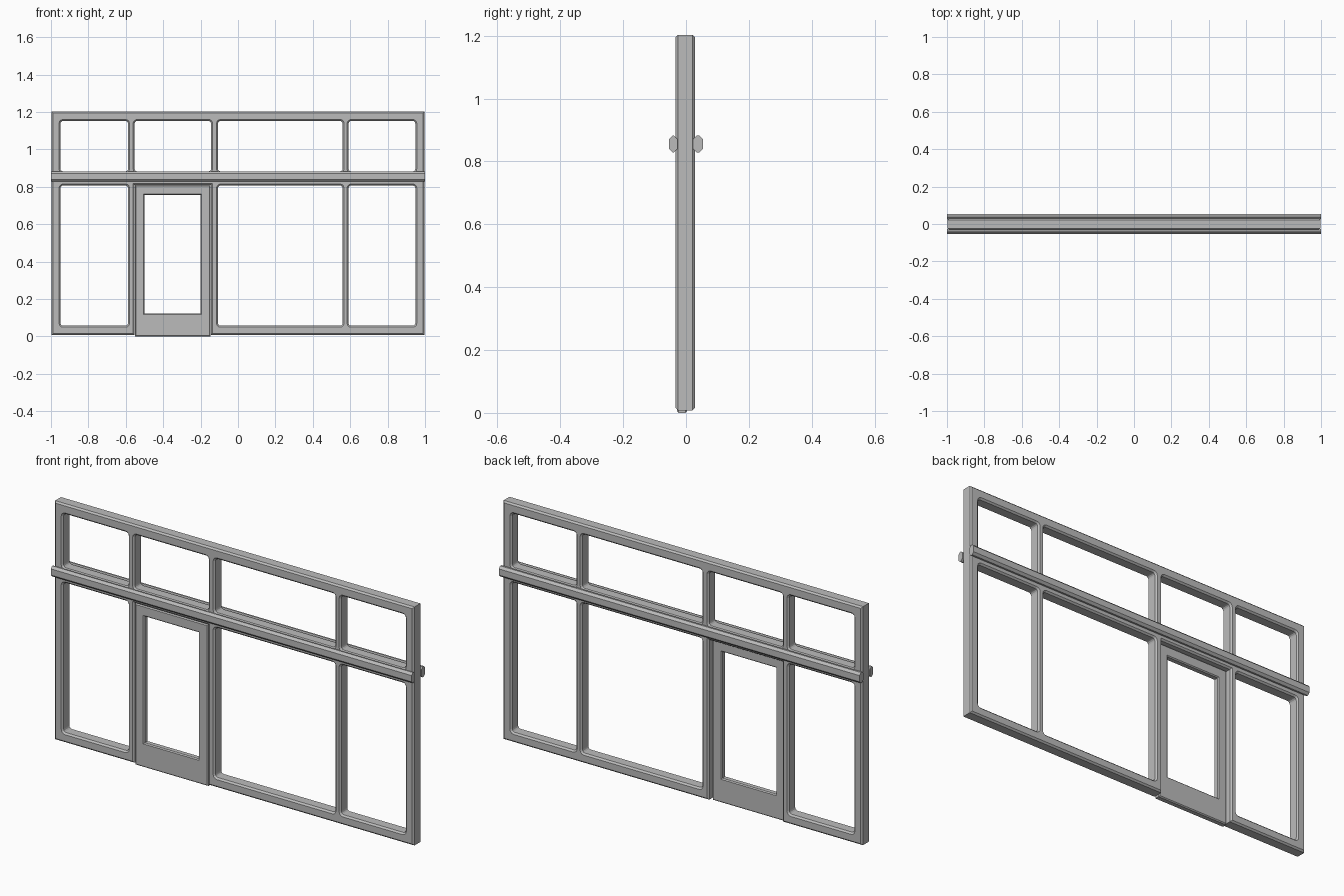
import bpy
import bmesh
import math
from mathutils import Vector

cube = bpy.data.objects.get("Cube")
if cube:
    bpy.data.objects.remove(cube, do_unlink=True)

metal = bpy.data.materials.new("grey_metal")
metal.use_nodes = True
GREY = (0.5, 0.5, 0.5, 1)
metal.diffuse_color = GREY
metal.node_tree.nodes["Principled BSDF"].inputs["Base Color"].default_value = GREY


def finish(name, bm):
    bmesh.ops.recalc_face_normals(bm, faces=bm.faces)
    mesh = bpy.data.meshes.new(name)
    bm.to_mesh(mesh)
    bm.free()
    mesh.materials.append(metal)
    obj = bpy.data.objects.new(name, mesh)
    bpy.context.collection.objects.link(obj)
    return obj


def rect(x0, x1, z0, z1, radius=0.0, steps=3):
    """Counter-clockwise rectangle with optional rounded corners."""
    if radius == 0:
        return [Vector(p) for p in ((x0, z0), (x1, z0), (x1, z1), (x0, z1))]
    pts = []
    centres = ((x0 + radius, z0 + radius), (x1 - radius, z0 + radius),
               (x1 - radius, z1 - radius), (x0 + radius, z1 - radius))
    for i, c in enumerate(centres):
        for k in range(steps + 1):
            a = math.pi * (1 + i / 2 + k / steps / 2)
            pts.append(Vector(c) + radius * Vector((math.cos(a), math.sin(a))))
    return pts


def offset(pts, dist):
    """Mitred offset towards the left of the direction of travel."""
    out = []
    for i, p in enumerate(pts):
        d1 = (p - pts[i - 1]).normalized()
        d2 = (pts[(i + 1) % len(pts)] - p).normalized()
        n1, n2 = Vector((-d1.y, d1.x)), Vector((-d2.y, d2.x))
        out.append(p + (n1 + n2) * dist / (1 + n1.dot(n2)))
    return out


def chamfered_plate(name, outline, holes, y0, y1, chamfer):
    """Upright plate with openings, all rims chamfered front and back."""
    bm = bmesh.new()
    caps = ([], [])
    for loop in [outline] + [h[::-1] for h in holes]:
        inner = offset(loop, chamfer)
        levels = ((inner, y0), (loop, y0 + chamfer), (loop, y1 - chamfer), (inner, y1))
        rings = [[bm.verts.new((p.x, y, p.y)) for p in pts] for pts, y in levels]
        n = len(loop)
        for a, b in zip(rings, rings[1:]):
            for i in range(n):
                j = (i + 1) % n
                bm.faces.new((a[i], a[j], b[j], b[i]))
        for cap, ring in zip(caps, (rings[0], rings[-1])):
            cap += [bm.edges.get((ring[i - 1], ring[i])) for i in range(n)]
    for cap, side in zip(caps, (-1, 1)):
        bmesh.ops.triangle_fill(bm, edges=cap, use_beauty=True, normal=(0, side, 0))
    return finish(name, bm)


# Door opening and column positions shared by the parts
DOOR_L, DOOR_R, DOOR_TOP = -0.553, -0.144, 0.81
BOTTOM, TOP, SIDE = 0.008, 1.203, 0.996
RAIL_LOW, RAIL_HIGH = 0.829, 0.882
columns = [(-0.949, -0.588), (-0.107, 0.559), (0.591, 0.948)]

# Main frame, notched around the door
outline = [Vector(p) for p in (
    (-SIDE, BOTTOM), (DOOR_L, BOTTOM), (DOOR_L, DOOR_TOP), (DOOR_R, DOOR_TOP),
    (DOOR_R, BOTTOM), (SIDE, BOTTOM), (SIDE, TOP), (-SIDE, TOP))]
windows = [rect(a, b, 0.057, 0.807, 0.014) for a, b in columns]
windows += [rect(a, b, RAIL_HIGH, 1.152, 0.014)
            for a, b in columns + [(DOOR_L, DOOR_R)]]
chamfered_plate("shopfront_frame", outline, windows, -0.033, 0.029, 0.008)

# Door leaf, set towards the front
chamfered_plate("door", rect(DOOR_L + 0.003, DOOR_R - 0.003, 0, DOOR_TOP - 0.001),
                [rect(-0.5, -0.2, 0.122, 0.756)], -0.029, 0.003, 0.005)


# Chamfered transom rails on both faces
def rail(name, y0, y1):
    bm = bmesh.new()
    c = 0.011
    section = []
    for y, z, sy, sz in ((y0, RAIL_LOW, 1, 1), (y1, RAIL_LOW, -1, 1),
                         (y1, RAIL_HIGH, -1, -1), (y0, RAIL_HIGH, 1, -1)):
        pair = [(y, z + sz * c), (y + sy * c, z)]
        section += pair if sy == sz else pair[::-1]
    ends = [[bm.verts.new((x, y, z)) for y, z in section] for x in (-1, 1)]
    for end in ends:
        bm.faces.new(end)
    n = len(section)
    for i in range(n):
        j = (i + 1) % n
        bm.faces.new((ends[0][i], ends[0][j], ends[1][j], ends[1][i]))
    return finish(name, bm)


rail("front_rail", -0.054, -0.027)
rail("back_rail", 0.023, 0.054)
